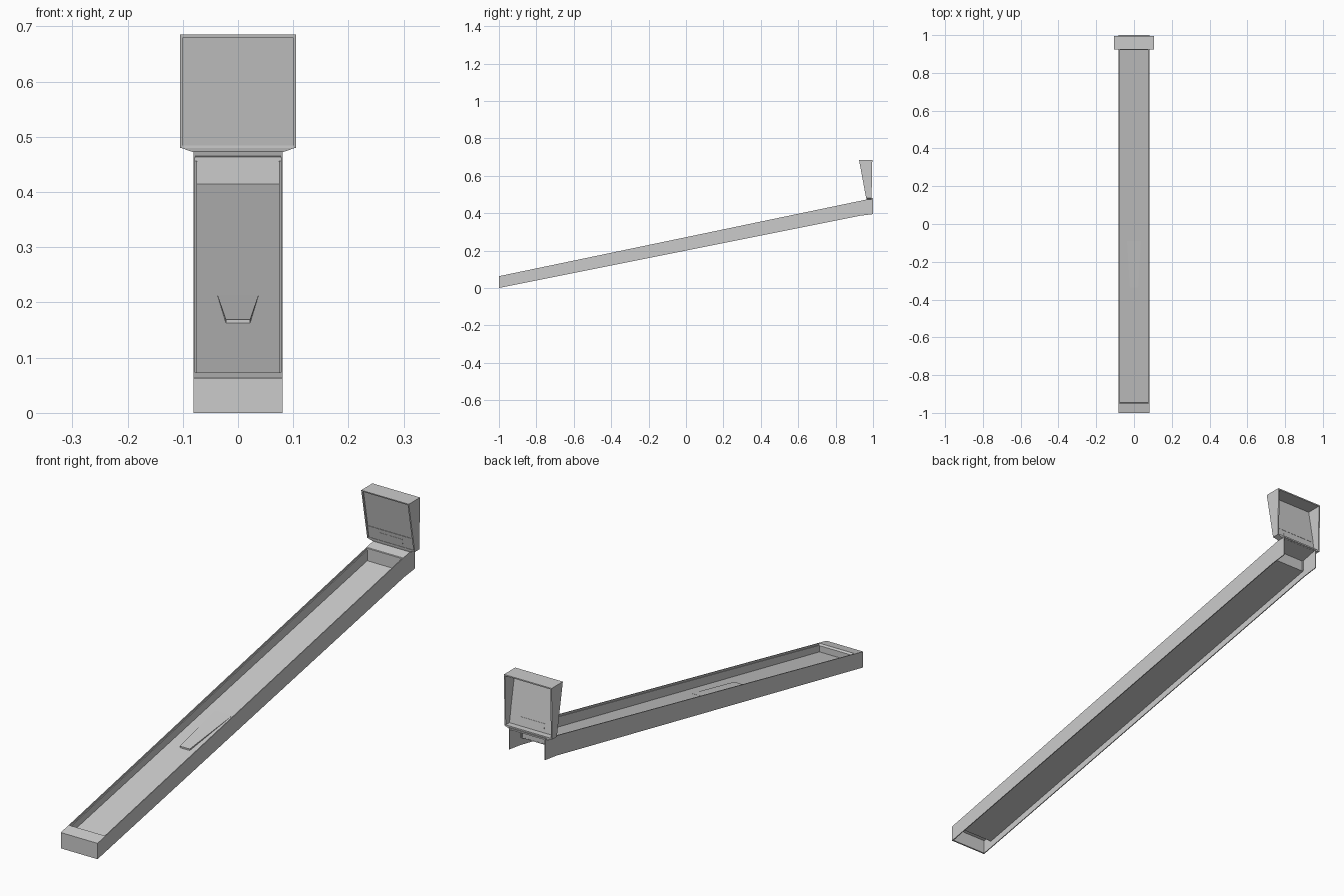
import bpy, bmesh

if "Cube" in bpy.data.objects:
    bpy.data.objects.remove(bpy.data.objects["Cube"])


def top(y):      # cabinet top line
    return 0.063 + 0.2085 * (y + 1)


def bottom(y):   # cabinet lower edge
    return 0.2 * (y + 1)


def field(y):    # playfield surface
    return 0.04 + 0.2 * (y + 0.95)


def front(z):    # leaning front of the backbox
    return 0.963 - (z - 0.48) * 0.038 / 0.205


def make(name, rings):
    """Solid from a row of equal-length closed point rings, capped at both ends."""
    bm = bmesh.new()
    vs = [[bm.verts.new(p) for p in r] for r in rings]
    n = len(vs[0])
    for a, b in zip(vs, vs[1:]):
        for i in range(n):
            j = (i + 1) % n
            bm.faces.new((a[i], a[j], b[j], b[i]))
    bm.faces.new(vs[0][::-1])
    bm.faces.new(vs[-1])
    bmesh.ops.recalc_face_normals(bm, faces=bm.faces)
    me = bpy.data.meshes.new(name)
    bm.to_mesh(me)
    bm.free()
    ob = bpy.data.objects.new(name, me)
    bpy.context.collection.objects.link(ob)
    return ob


def prism(name, yz, x0, x1):
    """Side profile in y, z stretched across x."""
    return make(name, [[(x, y, z) for y, z in yz] for x in (x0, x1)])


def mirrored(name, yz, x0, x1):
    ob = prism(name, yz, x0, x1)
    bpy.context.view_layer.objects.active = ob
    ob.modifiers.new("mirror", 'MIRROR')
    return ob


# cabinet side walls, with an inner ledge under the rim
mirrored("cabinet_side", [(-1, 0), (0.93, 0.386), (1, 0.395), (1, top(1)), (-1, top(-1))], 0.0775, 0.081)
mirrored("inner_ledge", [(-0.96, field(-0.96)), (0.93, field(0.93)),
                         (0.93, top(0.93) - 0.007), (-0.96, top(-0.96) - 0.007)], 0.0745, 0.0776)

# front wall and the bar across its top
prism("front_wall", [(-1, 0), (-0.995, 0.001), (-0.995, 0.058), (-1, 0.06)], -0.081, 0.081)
prism("front_bar", [(-1, 0.058), (-0.995, 0.056), (-0.95, top(-0.95) - 0.008),
                    (-0.945, top(-0.945) - 0.008), (-0.95, top(-0.95)), (-1, top(-1))], -0.081, 0.081)
prism("front_inner_lip", [(-0.955, field(-0.955)), (-0.947, field(-0.947)),
                          (-0.947, 0.068), (-0.955, 0.068)], -0.077, 0.077)

# sloping playfield
prism("playfield", [(-0.955, field(-0.955) - 0.003), (0.925, field(0.925) - 0.003),
                    (0.925, field(0.925)), (-0.955, field(-0.955))], -0.0776, 0.0776)

# raised lane wedge, fading into the playfield towards the rear
make("lane_wedge", [[(-w, y, field(y) - 0.001), (w, y, field(y) - 0.001),
                     (w, y, field(y) + h), (-w, y, field(y) + h)]
                    for w, y, h in ((0.022, -0.335, 0.006), (0.037, -0.09, 0.0005))])

# rear panel and the sloping deck in front of the backbox
prism("rear_panel", [(0.92, field(0.92) - 0.003), (0.924, field(0.924) - 0.003),
                     (0.924, 0.465), (0.92, 0.46)], -0.0776, 0.0776)
prism("rear_deck", [(0.92, 0.456), (1, 0.474), (1, top(1)), (0.92, top(0.92))], -0.0776, 0.0776)

# flared neck carrying the backbox
make("backbox_neck", [[(-w, y0, z), (w, y0, z), (w, 0.993, z), (-w, 0.993, z)]
                      for w, y0, z in ((0.081, 0.966, 0.472), (0.104, 0.964, 0.480), (0.104, 0.964, 0.484))])

# backbox shell, open at the back
mirrored("backbox_side", [(front(0.48), 0.48), (0.992, 0.48), (0.996, 0.685), (front(0.685), 0.685)], 0.0995, 0.105)
prism("backbox_top", [(front(0.68), 0.68), (0.996, 0.68), (0.996, 0.685), (front(0.685), 0.685)], -0.1, 0.1)


def leaning_panel(name, z0, z1, w, depth, thick):
    prism(name, [(front(z0) + depth, z0), (front(z1) + depth, z1),
                 (front(z1) + depth + thick, z1), (front(z0) + depth + thick, z0)], -w, w)


# display glass, lower panel and its small window
leaning_panel("display_panel", 0.532, 0.681, 0.1, 0.006, 0.002)
leaning_panel("lower_panel", 0.483, 0.533, 0.1, 0.004, 0.003)
leaning_panel("small_window", 0.496, 0.518, 0.052, 0.003, 0.005)
